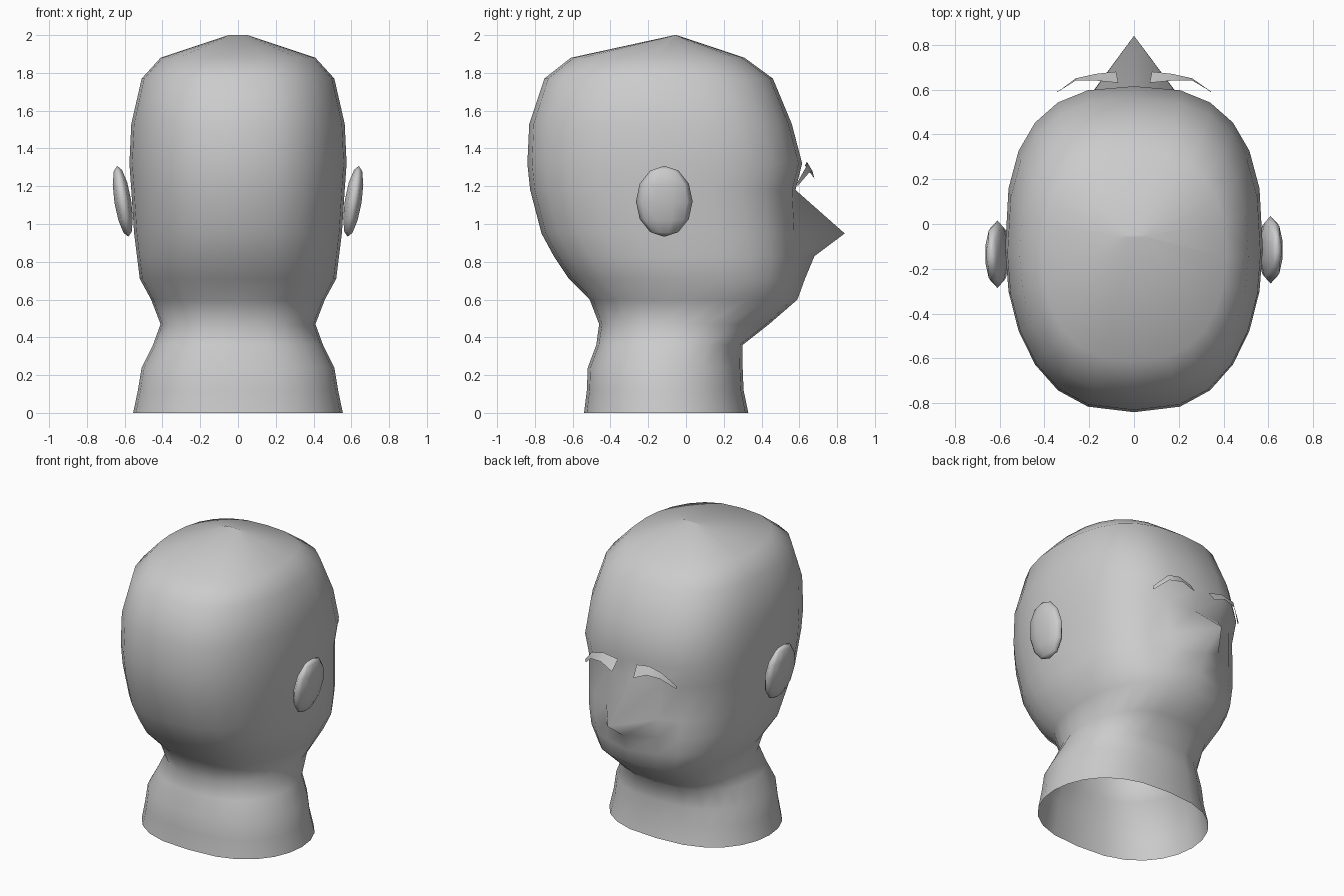
import bpy
import bmesh
from math import sin, cos, pi, copysign, radians
from mathutils import Matrix, Vector

cube = bpy.data.objects.get("Cube")
if cube:
    bpy.data.objects.remove(cube, do_unlink=True)

clay = bpy.data.materials.new("grey_clay")
clay.use_nodes = True
colour = (0.6, 0.6, 0.6, 1)
clay.diffuse_color = colour
clay.node_tree.nodes["Principled BSDF"].inputs["Base Color"].default_value = colour


def finish(name, bm, recalc=True):
    if recalc:
        bmesh.ops.recalc_face_normals(bm, faces=bm.faces)
    for face in bm.faces:
        face.smooth = True
    mesh = bpy.data.meshes.new(name)
    bm.to_mesh(mesh)
    bm.free()
    mesh.materials.append(clay)
    obj = bpy.data.objects.new(name, mesh)
    bpy.context.collection.objects.link(obj)
    return obj


def power(value, exponent):
    return copysign(abs(value) ** exponent, value)


# Head and neck: height, half width, back, front, squareness of the face side
SIDES = 24
rings = [
    (0.00, 0.555, -0.54, 0.33, 1.0),
    (0.12, 0.53, -0.525, 0.305, 1.0),
    (0.24, 0.51, -0.52, 0.30, 1.0),
    (0.36, 0.45, -0.475, 0.30, 1.0),
    (0.47, 0.41, -0.46, 0.44, 1.0),
    (0.60, 0.46, -0.51, 0.58, 0.9),
    (0.71, 0.52, -0.62, 0.59, 0.8),
    (0.83, 0.535, -0.70, 0.60, 0.75),
    (0.95, 0.55, -0.765, 0.59, 0.73),
    (1.18, 0.565, -0.825, 0.58, 0.73),
    (1.32, 0.575, -0.84, 0.615, 0.73),
    (1.53, 0.565, -0.83, 0.56, 0.75),
    (1.77, 0.51, -0.75, 0.46, 0.8),
    (1.88, 0.41, -0.61, 0.31, 0.8),
    (2.00, 0.05, -0.06, -0.05, 1.0),
]
# Centre line of the face pulled out into chin, lips and nose
profile = {0.60: 0.59, 0.71: 0.63, 0.83: 0.68, 0.95: 0.84}

bm = bmesh.new()
loops = []
for z, half, back, front, square in rings:
    middle = (back + front) / 2
    depth = (front - back) / 2
    loop = []
    for i in range(SIDES):
        a = 2 * pi * i / SIDES
        x = half * power(sin(a), 0.76)
        c = cos(a)
        y = middle + depth * power(c, square if c > 0 else 1.0)
        if i == 0:
            y = profile.get(z, front)
        loop.append(bm.verts.new((x, y, z)))
    loops.append(loop)
for low, high in zip(loops, loops[1:]):
    for i in range(SIDES):
        j = (i + 1) % SIDES
        bm.faces.new((low[j], low[i], high[i], high[j]))
bm.faces.new(reversed(loops[-1]))
finish("head", bm)

# Ears: leaning flattened spheres, the second turned half round
for name, turn in (("ear_left", 0), ("ear_right", pi)):
    bm = bmesh.new()
    bmesh.ops.create_uvsphere(bm, u_segments=10, v_segments=6, radius=1)
    bmesh.ops.scale(bm, verts=bm.verts, vec=(0.047, 0.15, 0.19))
    pivot = Vector((0, -0.125, 0))
    place = (Matrix.Translation(pivot) @ Matrix.Rotation(turn, 4, "Z")
             @ Matrix.Translation((0.61, 0.01, 1.12))
             @ Matrix.Rotation(radians(9), 4, "Y"))
    bmesh.ops.transform(bm, matrix=place, verts=bm.verts)
    finish(name, bm)

# Eyebrows: thin arched strips, upper edge and lower edge
upper = [(0.07, 0.63, 1.31), (0.17, 0.64, 1.33), (0.26, 0.64, 1.31), (0.345, 0.59, 1.22)]
lower = [(0.08, 0.68, 1.24), (0.17, 0.67, 1.28), (0.26, 0.65, 1.27), (0.34, 0.59, 1.20)]
for name, side in (("eyebrow_left", 1), ("eyebrow_right", -1)):
    bm = bmesh.new()
    rows = [[bm.verts.new((x * side, y, z)) for x, y, z in row] for row in (upper, lower)]
    for i in range(len(upper) - 1):
        quad = [rows[0][i], rows[0][i + 1], rows[1][i + 1], rows[1][i]]
        bm.faces.new(quad if side < 0 else quad[::-1])
    bm.normal_update()
    if sum(f.normal.z for f in bm.faces) < 0:
        bmesh.ops.reverse_faces(bm, faces=bm.faces)
    finish(name, bm, recalc=False)
